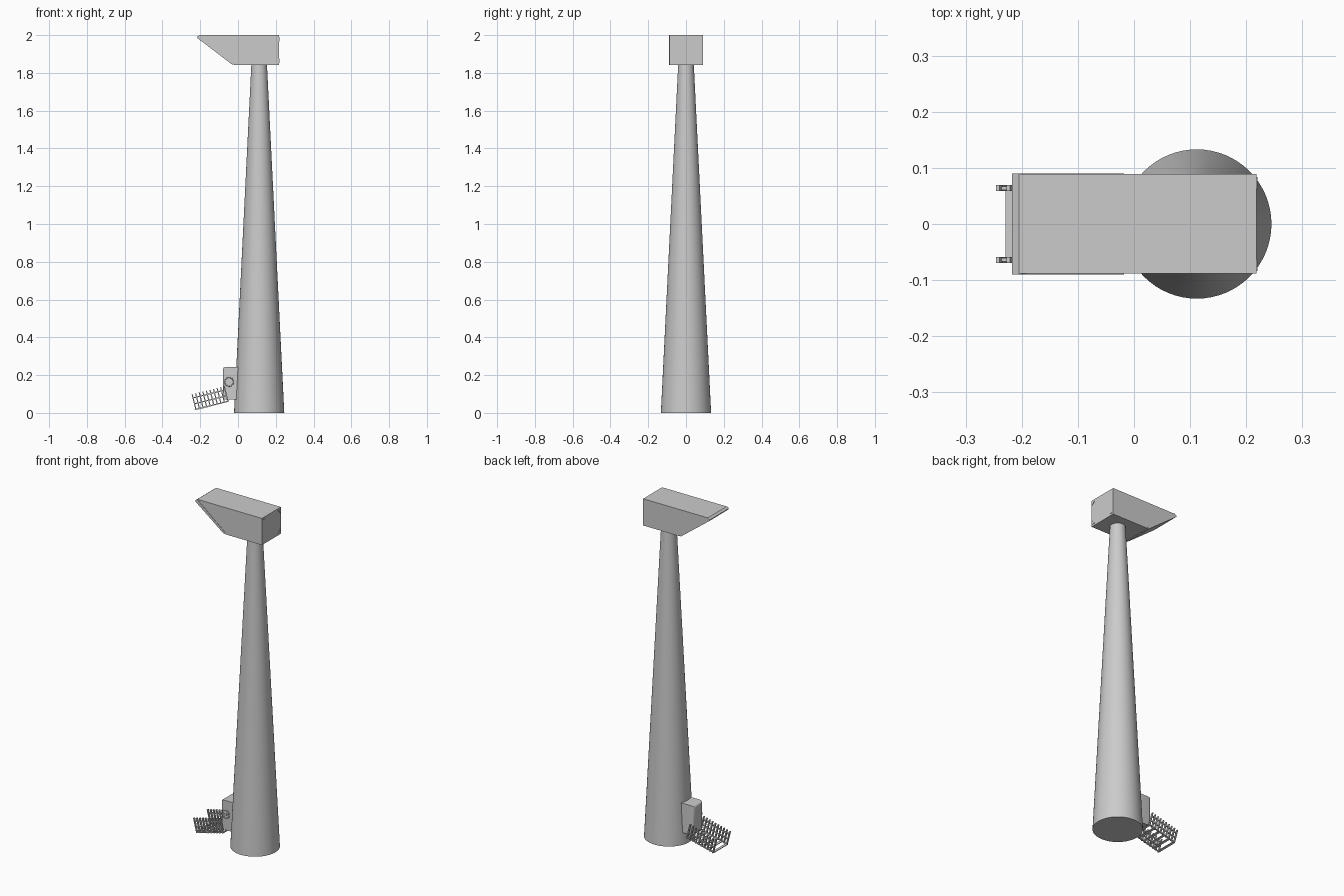
import bpy, bmesh, math
from mathutils import Matrix, Vector

old = bpy.data.objects.get("Cube")
if old:
    bpy.data.objects.remove(old, do_unlink=True)

grey = bpy.data.materials.new("plain_grey")
grey.use_nodes = True
COLOUR = (0.6, 0.6, 0.6, 1)
grey.diffuse_color = COLOUR
grey.node_tree.nodes["Principled BSDF"].inputs["Base Color"].default_value = COLOUR


def finish(name, bm, smooth=False):
    bmesh.ops.recalc_face_normals(bm, faces=bm.faces)
    mesh = bpy.data.meshes.new(name)
    bm.to_mesh(mesh)
    bm.free()
    mesh.materials.append(grey)
    ob = bpy.data.objects.new(name, mesh)
    bpy.context.collection.objects.link(ob)
    if smooth:
        bpy.ops.object.select_all(action='DESELECT')
        ob.select_set(True)
        bpy.context.view_layer.objects.active = ob
        bpy.ops.object.shade_smooth_by_angle(angle=math.radians(35))
    return ob


def box(bm, centre, size, turn=Matrix()):
    m = turn @ Matrix.Translation(centre) @ Matrix.Diagonal((*size, 1))
    bmesh.ops.create_cube(bm, size=1, matrix=m)


def prism(bm, points, depth):
    """Extrude a closed polygon by a vector."""
    face = bm.faces.new([bm.verts.new(p) for p in points])
    out = bmesh.ops.extrude_face_region(bm, geom=[face], use_keep_orig=True)
    verts = [g for g in out["geom"] if isinstance(g, bmesh.types.BMVert)]
    bmesh.ops.translate(bm, verts=verts, vec=depth)


# Tapered tower
bm = bmesh.new()
bmesh.ops.create_cone(bm, cap_ends=True, segments=64, radius1=0.133, radius2=0.041,
                      depth=1.85, matrix=Matrix.Translation((0.112, 0, 0.925)))
finish("tower", bm, True)

# Head with a sloping nose
bm = bmesh.new()
profile = [(-0.205, 2.0), (-0.205, 1.99), (-0.02, 1.85), (-0.02, 1.842), (0.218, 1.842), (0.218, 2.0)]
prism(bm, [(x, -0.088, z) for x, z in profile], (0, 0.177, 0))
finish("head", bm)

# Panel closing the sloping nose
bm = bmesh.new()
panel = [(-0.205, 2.0), (-0.217, 1.991), (-0.215, 1.984), (-0.028, 1.842), (-0.018, 1.85)]
prism(bm, [(x, -0.09, z) for x, z in panel], (0, 0.18, 0))
finish("nose_panel", bm)

# Triangular corner plates on the end of the head
bm = bmesh.new()
for sy in (-1, 1):
    for sz in (-1, 1):
        tri = [(0.216, sy * (0.084 - a), 1.921 + sz * (0.068 - b))
               for a, b in ((0, 0), (0.022, 0), (0, 0.022))]
        prism(bm, tri, (0.004, 0, 0))
finish("corner_plates", bm)

# Entrance lobby with rounded corners
bm = bmesh.new()
box(bm, (-0.03, 0, 0.157), (0.1, 0.09, 0.174))
outer = [e for e in bm.edges if all(v.co.x < -0.05 for v in e.verts)]
bmesh.ops.bevel(bm, geom=outer, offset=0.016, segments=4, profile=0.5, affect='EDGES')
finish("entrance", bm, True)

# Hand wheel on the front side of the entrance
bm = bmesh.new()
RING, TUBE = 32, 8
rows = []
for i in range(RING):
    a = 2 * math.pi * i / RING
    row = []
    for j in range(TUBE):
        b = 2 * math.pi * j / TUBE
        r = 0.023 + 0.003 * math.cos(b)
        row.append(bm.verts.new((r * math.cos(a) - 0.047, 0.003 * math.sin(b) - 0.048,
                                 r * math.sin(a) + 0.164)))
    rows.append(row)
for i in range(RING):
    p, q = rows[i], rows[(i + 1) % RING]
    for j in range(TUBE):
        k = (j + 1) % TUBE
        bm.faces.new((p[j], p[k], q[k], q[j]))
for size in ((0.044, 0.004, 0.004), (0.004, 0.004, 0.044), (0.01, 0.006, 0.01)):
    box(bm, (-0.047, -0.048, 0.164), size)
finish("hand_wheel", bm, True)

# Sloping gangway: local x runs up the slope, local z is square to it
slope = Matrix.Translation((-0.222, 0, 0.015)) @ Matrix.Rotation(math.radians(-14), 4, 'Y')
LENGTH, HALF, POSTS, STEPS = 0.175, 0.064, 10, 6

bm = bmesh.new()
for i in range(STEPS):
    x = LENGTH * i / (STEPS - 1)
    box(bm, (x, 0, 0.004), (0.012, 2 * HALF, 0.005), slope)
finish("gangway_steps", bm)

bm = bmesh.new()
for side in (-HALF, HALF):
    for z in (0.004, 0.034, 0.066):
        box(bm, (LENGTH / 2, side, z), (LENGTH, 0.006, 0.006), slope)
finish("gangway_rails", bm)

bm = bmesh.new()
for side in (-HALF, HALF):
    for i in range(POSTS):
        x = LENGTH * i / (POSTS - 1)
        box(bm, (x, side, 0.043), (0.006, 0.011, 0.086), slope)
finish("gangway_posts", bm)
